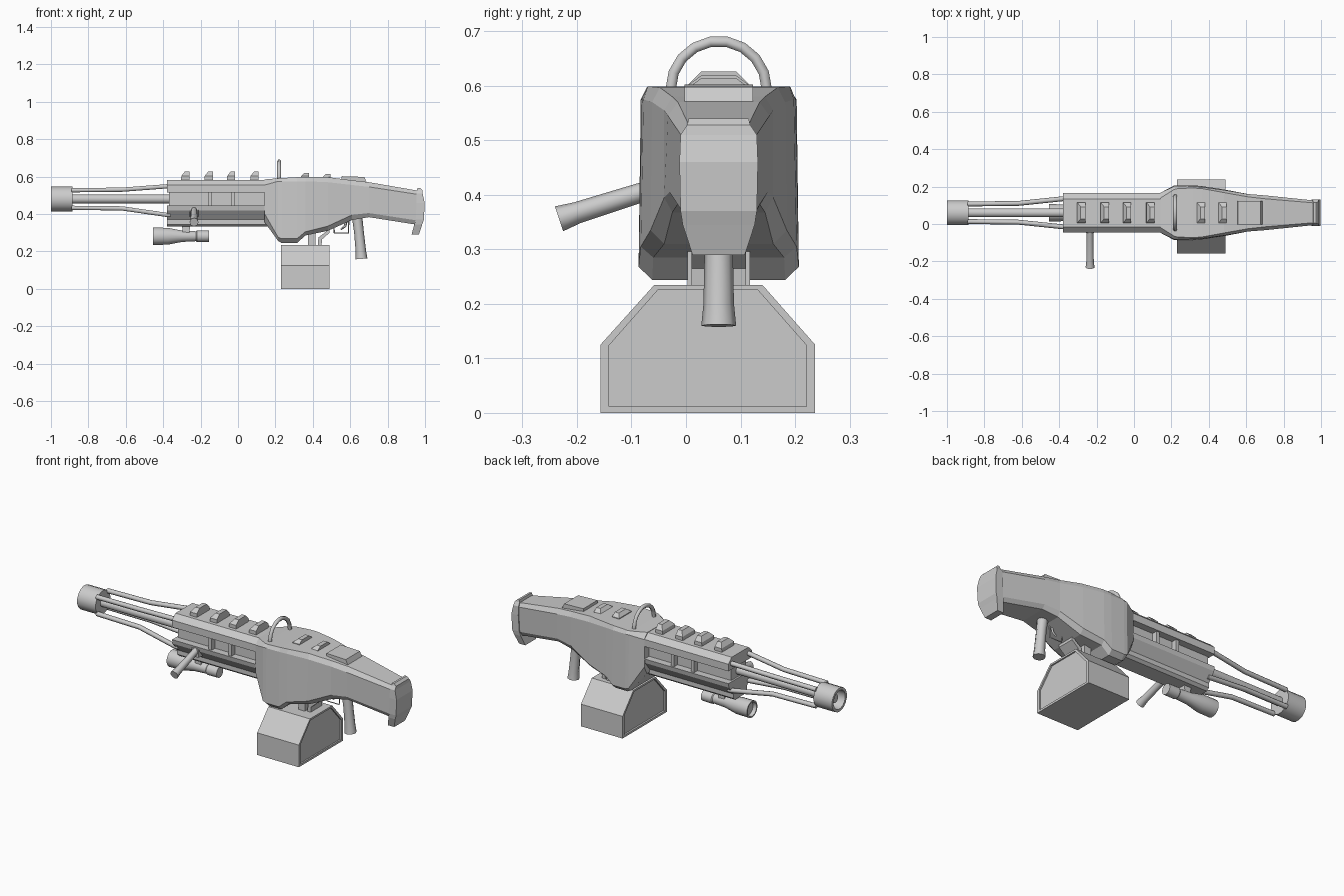
import bpy, bmesh, math
from mathutils import Vector

CY = 0.06   # centre line of the whole device


def loft(name, rings, smooth=False):
    """Skin a list of equal-length point rings and cap both ends."""
    bm = bmesh.new()
    rows = [[bm.verts.new(p) for p in ring] for ring in rings]
    n = len(rows[0])
    for a, b in zip(rows, rows[1:]):
        for i in range(n):
            bm.faces.new((a[i], a[(i + 1) % n], b[(i + 1) % n], b[i]))
    bm.faces.new(rows[0])
    bm.faces.new(rows[-1])
    bmesh.ops.recalc_face_normals(bm, faces=bm.faces)
    me = bpy.data.meshes.new(name)
    bm.to_mesh(me)
    bm.free()
    ob = bpy.data.objects.new(name, me)
    bpy.context.collection.objects.link(ob)
    if smooth:
        bpy.context.view_layer.objects.active = ob
        ob.select_set(True)
        bpy.ops.object.shade_smooth_by_angle(angle=math.radians(35))
        ob.select_set(False)
    return ob


def lathe(name, profile, z, n=16):
    """Revolve (x, radius) pairs about a line along x."""
    ang = [math.tau * (i + 0.5) / n for i in range(n)]
    return loft(name, [[(x, CY + r * math.cos(a), z + r * math.sin(a)) for a in ang]
                       for x, r in profile], True)


def extrude_x(name, yz, x0, x1):
    return loft(name, [[(x, y, z) for y, z in yz] for x in (x0, x1)])


def extrude_y(name, xz, half):
    return loft(name, [[(x, CY + s * half, z) for x, z in xz] for s in (-1, 1)])


def mirrored(half):
    """Close a half profile of (half width, z) about the centre line."""
    return [(CY + w, z) for w, z in half] + [(CY - w, z) for w, z in reversed(half)]


def tube(name, pts, radii, res=2, closed=False):
    cu = bpy.data.curves.new(name, 'CURVE')
    cu.dimensions = '3D'
    cu.bevel_depth = 1.0
    cu.bevel_resolution = res
    cu.use_fill_caps = True
    sp = cu.splines.new('POLY')
    sp.points.add(len(pts) - 1)
    for p, co, r in zip(sp.points, pts, radii):
        p.co = (*co, 1)
        p.radius = r
    sp.use_cyclic_u = closed
    ob = bpy.data.objects.new(name, cu)
    bpy.context.collection.objects.link(ob)
    bpy.context.view_layer.objects.active = ob
    ob.select_set(True)
    bpy.ops.object.convert(target='MESH')
    bpy.context.object.select_set(False)


# Muzzle collar with open front, and central barrel
lathe("muzzle_collar", [(-0.885, 0.03), (-0.885, 0.067), (-1, 0.067), (-1, 0.052), (-0.94, 0.05)], 0.48)
lathe("central_barrel", [(-0.975, 0.024), (-0.3, 0.024)], 0.48, 12)

# Four flaring bars around the barrel
for sy in (-1, 1):
    for sz in (-1, 1):
        path = [(-0.89, 0.047, 0.047), (-0.62, 0.05, 0.05),
                (-0.38, 0.075, 0.068 if sz > 0 else 0.085), (-0.36, 0.075, 0.068 if sz > 0 else 0.085)]
        tube("barrel_bar", [(x, CY + sy * a, 0.48 + sz * b) for x, a, b in path], [0.013] * 4, 1)

# Forward housing: upper cover, recessed core, lower trough, keel and window posts
extrude_x("upper_cover", mirrored([(0.075, 0.583), (0.105, 0.555), (0.105, 0.515), (0.08, 0.515)]), -0.38, 0.16)
extrude_x("recessed_core", mirrored([(0.065, 0.53), (0.065, 0.43)]), -0.37, 0.16)
extrude_x("lower_trough", mirrored([(0.08, 0.445), (0.105, 0.445), (0.1, 0.42), (0.06, 0.37)]), -0.38, 0.16)
extrude_x("keel", mirrored([(0.06, 0.375), (0.06, 0.345), (0.045, 0.332)]), -0.38, 0.2)
for x in (-0.15, -0.025):
    extrude_x("window_post", mirrored([(0.095, 0.52), (0.095, 0.44)]), x - 0.01, x + 0.01)

# Top rail teeth, sloped at the front and chamfered on the sides
for x, z in ((-0.305, 0.58), (-0.18, 0.58), (-0.06, 0.58), (0.065, 0.58), (0.335, 0.585), (0.45, 0.58)):
    h = 0.046 if x < 0.2 else 0.034
    loft("rail_tooth", [[(x + a, CY + s * w, z + b) for a, s in
                         ((f, -1), (0.045, -1), (0.045, 1), (f, 1))]
                        for f, w, b in ((0, 0.055, 0), (0.002, 0.055, h * 0.5), (0.02, 0.032, h))])
extrude_y("rear_top_plate", [(0.55, 0.57), (0.555, 0.602), (0.675, 0.598), (0.69, 0.565)], 0.063)

# Rear body and stock, lofted through (x, then half width / height pairs)
sections = [
    (0.143, (0.08, 0.585), (0.108, 0.555), (0.108, 0.40), (0.085, 0.355)),
    (0.215, (0.125, 0.591), (0.142, 0.575), (0.146, 0.275), (0.12, 0.255)),
    (0.235, (0.13, 0.592), (0.143, 0.575), (0.147, 0.268), (0.122, 0.244)),
    (0.315, (0.132, 0.597), (0.141, 0.575), (0.147, 0.268), (0.122, 0.244)),
    (0.36, (0.13, 0.599), (0.138, 0.575), (0.143, 0.305), (0.12, 0.285)),
    (0.48, (0.108, 0.597), (0.122, 0.57), (0.125, 0.335), (0.10, 0.31)),
    (0.61, (0.085, 0.58), (0.10, 0.555), (0.10, 0.395), (0.085, 0.368)),
    (0.70, (0.075, 0.57), (0.093, 0.545), (0.09, 0.405), (0.075, 0.383)),
    (0.96, (0.053, 0.525), (0.066, 0.505), (0.064, 0.365), (0.052, 0.342)),
]
loft("body_and_stock", [[(x, y, z) for y, z in mirrored(prof)] for x, *prof in sections])

# Butt pad following a curved rear edge: (front x, rear x, half width, z)
loft("butt_pad", [[(a, CY - w, z), (b, CY - w, z), (b, CY + w, z), (a, CY + w, z)] for a, b, w, z in (
    (0.96, 0.972, 0.055, 0.54), (0.957, 0.985, 0.058, 0.528), (0.955, 0.987, 0.07, 0.51),
    (0.955, 0.998, 0.072, 0.46), (0.95, 0.994, 0.07, 0.37), (0.943, 0.985, 0.066, 0.345),
    (0.928, 0.967, 0.048, 0.29))])

# Carry ring over the body
arc = [math.pi * i / 9 for i in range(10)]
ring = [(0.22, CY + 0.088 * math.cos(a), 0.594 + 0.088 * math.sin(a)) for a in arc]
ring = [(0.22, CY + 0.088, 0.56)] + ring + [(0.22, CY - 0.088, 0.56)]
tube("carry_ring", ring, [0.011] * len(ring), 1)

# Hopper box with raised rims at both ends
hopper = [(-0.157, 0), (0.237, 0), (0.237, 0.125), (0.14, 0.235), (-0.058, 0.235), (-0.157, 0.125)]
inner = [(-0.141, 0.012), (0.221, 0.012), (0.221, 0.124), (0.132, 0.225), (-0.052, 0.225), (-0.141, 0.124)]
loft("hopper_box", [[(x, y, z) for y, z in p] for x, p in (
    (0.24, inner), (0.23, inner), (0.23, hopper), (0.49, hopper), (0.49, inner), (0.482, inner))])

# Hopper neck and bent bracket
extrude_y("hopper_neck", [(0.375, 0.22), (0.415, 0.22), (0.415, 0.31), (0.375, 0.31)], 0.057)
extrude_y("bent_bracket", [(0.425, 0.22), (0.445, 0.22), (0.45, 0.265), (0.49, 0.30),
                           (0.49, 0.34), (0.47, 0.34), (0.47, 0.305), (0.43, 0.275)], 0.05)

# Rear grip, trigger and guard
tube("rear_grip", [(0.635, CY, 0.40), (0.647, CY, 0.30), (0.657, CY, 0.20), (0.66, CY, 0.16)],
     [0.028, 0.026, 0.028, 0.032])
tube("trigger_guard", [(0.512, CY, 0.35), (0.515, CY, 0.298), (0.59, CY, 0.298), (0.592, CY, 0.37)], [0.004] * 4, 0)
tube("trigger", [(0.585, CY, 0.38), (0.572, CY, 0.335), (0.55, CY, 0.317)], [0.008, 0.007, 0.004], 0)

# Side grip on the forward housing
tube("side_grip", [(-0.235, -0.02, 0.425), (-0.235, -0.08, 0.405), (-0.235, -0.20, 0.367), (-0.235, -0.233, 0.356)],
     [0.018, 0.018, 0.02, 0.024])
loft("side_grip_mount", [[(-0.235 + a, y, 0.41 + b) for a, b in ((-d, -d), (d, -d), (d, d), (-d, d))]
                         for y, d in ((0.0, 0.025), (-0.048, 0.022))])

# Lamp tube slung under the housing
lathe("lamp_tube", [(-0.435, 0.036), (-0.455, 0.04), (-0.455, 0.047), (-0.375, 0.046), (-0.30, 0.031),
                    (-0.225, 0.027), (-0.22, 0.031), (-0.155, 0.03)], 0.281)
extrude_y("lamp_mount", [(-0.295, 0.30), (-0.26, 0.30), (-0.255, 0.34), (-0.30, 0.34)], 0.02)
